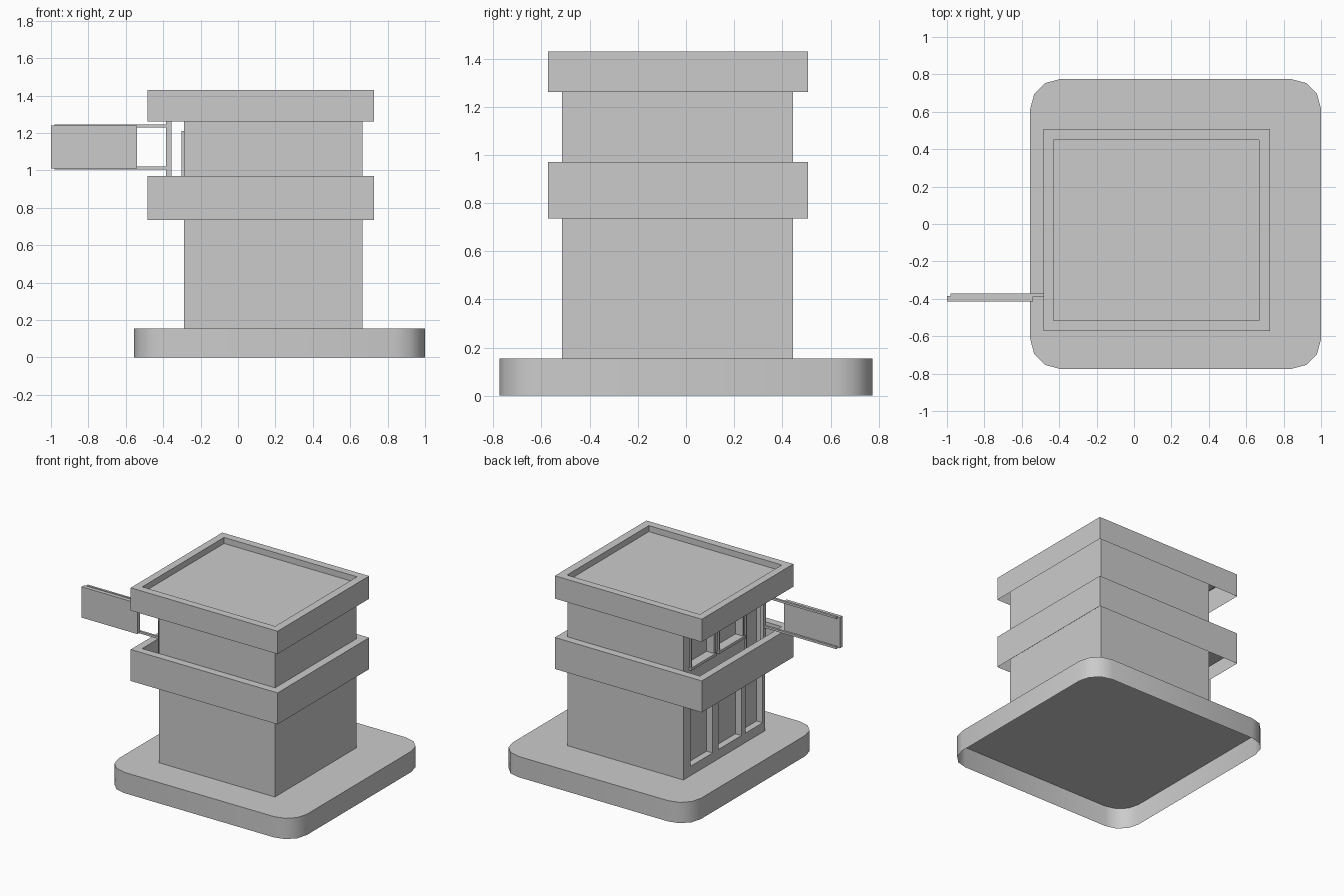
import bpy, bmesh, math

if "Cube" in bpy.data.objects:
    bpy.data.objects.remove(bpy.data.objects["Cube"])


def finish(name, bm):
    bmesh.ops.recalc_face_normals(bm, faces=bm.faces)
    me = bpy.data.meshes.new(name)
    bm.to_mesh(me)
    bm.free()
    ob = bpy.data.objects.new(name, me)
    bpy.context.collection.objects.link(ob)
    return ob


def box(name, x, y, z):
    """Box spanning the given (min, max) ranges."""
    bm = bmesh.new()
    bmesh.ops.create_cube(bm, size=1)
    for v in bm.verts:
        v.co = [(a + b) / 2 + c * (b - a) for (a, b), c in zip((x, y, z), v.co)]
    return finish(name, bm)


def shell(name, loops):
    """Bridge stacked point loops, cap the last one, leave the first open."""
    bm = bmesh.new()
    rings = [[bm.verts.new(p) for p in lp] for lp in loops]
    n = len(rings[0])
    for a, b in zip(rings, rings[1:]):
        for i in range(n):
            j = (i + 1) % n
            bm.faces.new((a[i], a[j], b[j], b[i]))
    bm.faces.new(rings[-1])
    bm.normal_update()
    me = bpy.data.meshes.new(name)
    bm.to_mesh(me)
    bm.free()
    ob = bpy.data.objects.new(name, me)
    bpy.context.collection.objects.link(ob)
    return ob


def rect(x0, x1, y0, y1, z):
    return [(x0, y0, z), (x1, y0, z), (x1, y1, z), (x0, y1, z)]


def rounded(x0, x1, y0, y1, r, z, seg=3):
    pts = []
    corners = [(x0 + r, y0 + r, 180), (x1 - r, y0 + r, 270), (x1 - r, y1 - r, 0), (x0 + r, y1 - r, 90)]
    for cx, cy, start in corners:
        for i in range(seg + 1):
            a = math.radians(start + 90 * i / seg)
            pts.append((cx + r * math.cos(a), cy + r * math.sin(a), z))
    return pts


# ground slab, open underneath, with rounded corners
slab = shell("ground_slab", [rounded(-0.555, 1.0, -0.775, 0.775, 0.16, z) for z in (0, 0.155)])
bpy.context.view_layer.objects.active = slab
slab.select_set(True)
bpy.ops.object.shade_smooth_by_angle(angle=math.radians(40))

# main block, set back behind the facade
XF, XB = -0.29, -0.24
Y0, Y1 = -0.515, 0.445
box("main_block", (XB, 0.665), (Y0, Y1), (0.155, 1.38))


# balcony parapet and roof parapet: outer wall, rim, inner wall, floor
def parapet(name, z0, z1, floor):
    outer = (-0.485, 0.727, -0.572, 0.507)
    inner = (-0.43, 0.667, -0.515, 0.45)
    shell(name, [rect(*outer, z0), rect(*outer, z1), rect(*inner, z1), rect(*inner, floor)])


parapet("balcony_parapet", 0.735, 0.97, 0.79)
parapet("roof_parapet", 1.26, 1.43, 1.385)

# facade openings on the left side, as y ranges
bays = [(-0.49, -0.29), (-0.24, 0.03), (0.10, 0.36)]


# facade storeys: piers between bays, plus rails below and above each bay
def storey(name, z0, z1, openings):
    edges = [Y0] + [v for b in bays for v in b] + [Y1]
    for i in range(0, len(edges), 2):
        box(f"{name}_pier_{i // 2}", (XF, XB), (edges[i], edges[i + 1]), (z0, z1))
    for i, (bay, (lo, hi)) in enumerate(zip(bays, openings)):
        if lo > z0:
            box(f"{name}_lower_rail_{i}", (XF, XB), bay, (z0, lo))
        box(f"{name}_upper_rail_{i}", (XF, XB), bay, (hi, z1))


storey("ground_floor", 0.155, 0.79, [(0.225, 0.70)] * 3)
storey("upper_floor", 0.79, 1.38, [(0.79, 1.20), (0.97, 1.20), (0.97, 1.20)])

# raised frames around the upper openings, with window sills
for i, ((a, b), lo) in enumerate(zip(bays, (0.79, 0.97, 0.97))):
    t = 0.014
    fx = (XF - 0.012, XF + 0.01)
    for side, yr in (("front", (a - t, a)), ("back", (b, b + t))):
        box(f"upper_frame_{i}_{side}", fx, yr, (lo, 1.21))
    box(f"upper_frame_{i}_top", fx, (a, b), (1.196, 1.21))
    if lo > 0.8:
        box(f"window_sill_{i}", (XF - 0.02, XF + 0.02), (a - 0.02, b + 0.02), (0.95, 0.97))

# hanging panel on two rails held by a balcony post
box("balcony_post", (-0.385, -0.355), (-0.395, -0.365), (0.79, 1.385))
box("hanging_panel", (-1.0, -0.54), (-0.415, -0.385), (1.01, 1.24))
for label, z in (("upper", 1.237), ("lower", 1.012)):
    box(f"panel_rail_{label}", (-0.98, -0.38), (-0.387, -0.371), (z - 0.008, z + 0.008))
